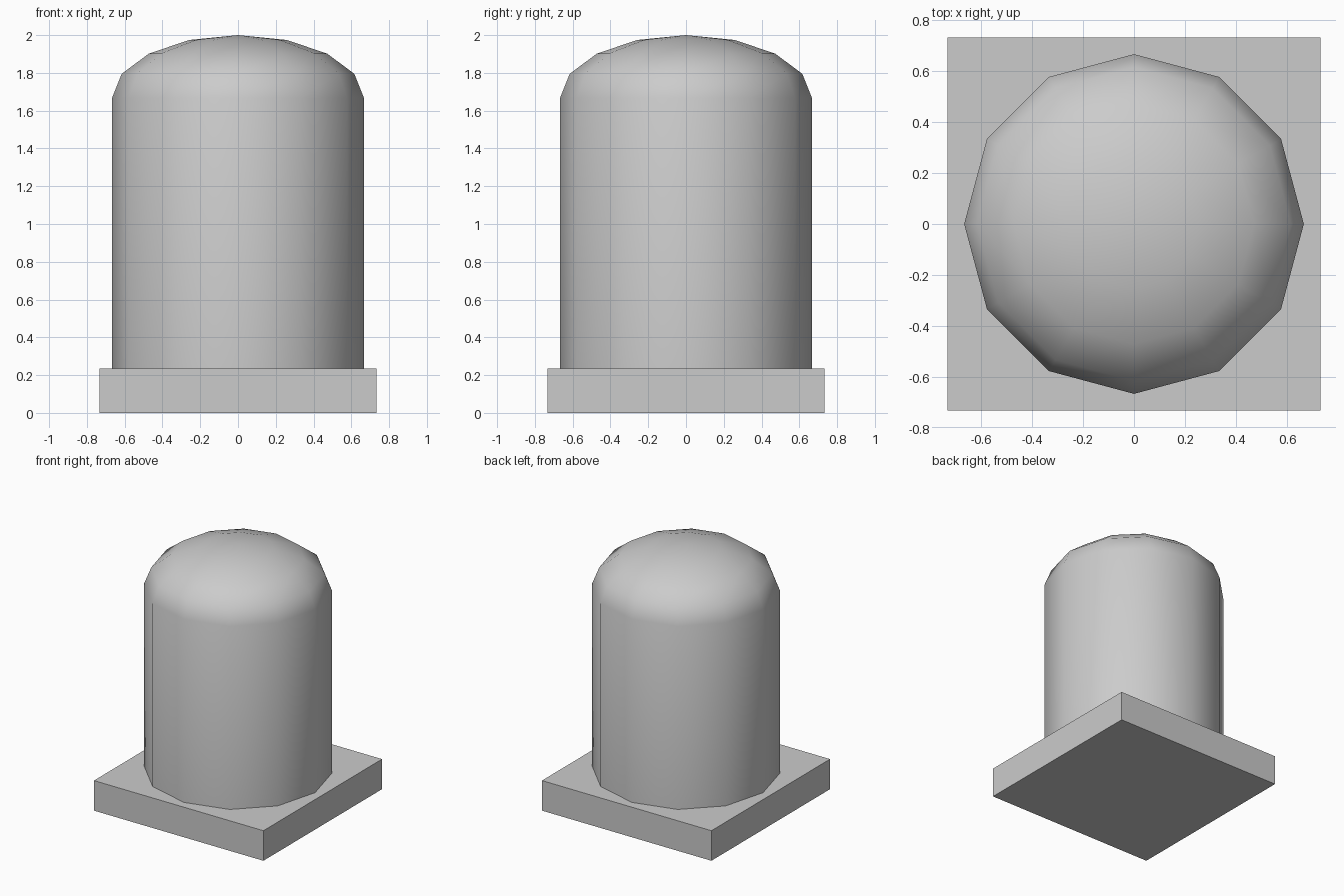
import bpy, bmesh
from math import sin, cos, pi

if "Cube" in bpy.data.objects:
    bpy.data.objects.remove(bpy.data.objects["Cube"])

SIDES, RADIUS = 12, 0.667
BASE_TOP, SHOULDER, DOME_HEIGHT = 0.235, 1.667, 0.333


def add_object(name, bm, smooth):
    bmesh.ops.recalc_face_normals(bm, faces=bm.faces)
    for f in bm.faces:
        f.smooth = smooth
    mesh = bpy.data.meshes.new(name)
    bm.to_mesh(mesh)
    bm.free()
    obj = bpy.data.objects.new(name, mesh)
    bpy.context.collection.objects.link(obj)
    return obj


# Square base slab
bm = bmesh.new()
bmesh.ops.create_cube(bm, size=1)
for v in bm.verts:
    v.co.x *= 1.466
    v.co.y *= 1.466
    v.co.z = (v.co.z + 0.5) * BASE_TOP
add_object("base_slab", bm, False)

# Twelve-sided column with a flattened dome, turned from one profile
profile = [(RADIUS, BASE_TOP)]
for i in range(4):
    a = i * pi / 8
    profile.append((RADIUS * cos(a), SHOULDER + DOME_HEIGHT * sin(a)))
profile.append((0, SHOULDER + DOME_HEIGHT))

bm = bmesh.new()
verts = [bm.verts.new((r, 0, z)) for r, z in profile]
edges = [bm.edges.new(pair) for pair in zip(verts, verts[1:])]
bmesh.ops.spin(bm, geom=verts + edges, cent=(0, 0, 0), axis=(0, 0, 1),
               angle=2 * pi, steps=SIDES)
bmesh.ops.remove_doubles(bm, verts=bm.verts, dist=0.001)
add_object("domed_column", bm, True)
